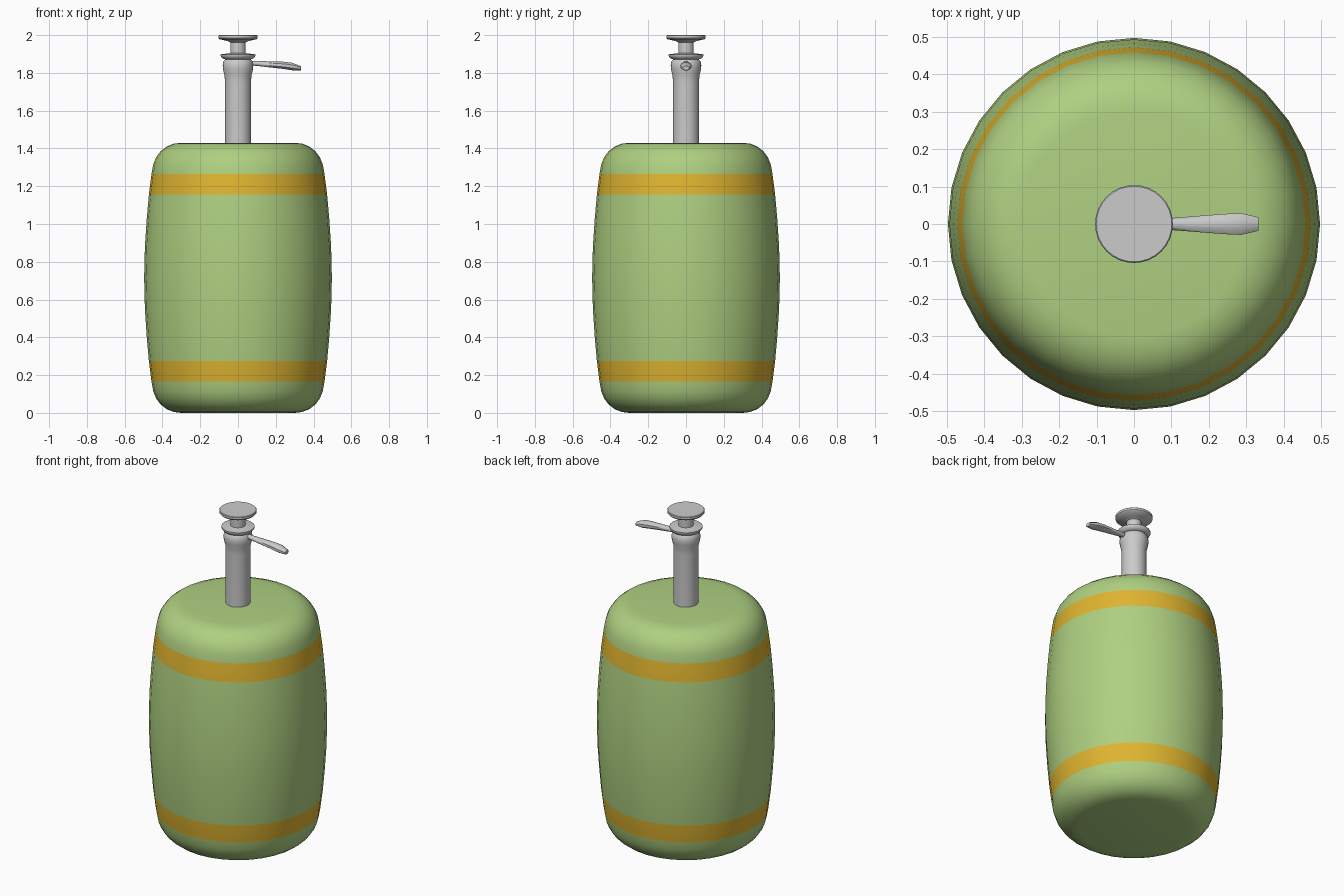
import bpy, bmesh
from math import sin, cos, pi, radians

if "Cube" in bpy.data.objects:
    bpy.data.objects.remove(bpy.data.objects["Cube"])


def material(name, rgb):
    m = bpy.data.materials.new(name)
    m.diffuse_color = (*rgb, 1)
    m.use_nodes = True
    m.node_tree.nodes["Principled BSDF"].inputs["Base Color"].default_value = m.diffuse_color
    return m


def loft(name, rings, angle=40, mats=(), pick=None):
    """Skin a list of equal-length point rings and cap both ends."""
    bm = bmesh.new()
    loops = [[bm.verts.new(p) for p in r] for r in rings]
    n = len(loops[0])
    for k, (a, b) in enumerate(zip(loops, loops[1:])):
        for i in range(n):
            j = (i + 1) % n
            f = bm.faces.new((a[i], a[j], b[j], b[i]))
            if pick:
                f.material_index = pick(k)
    bm.faces.new(loops[0][::-1])
    bm.faces.new(loops[-1])
    bmesh.ops.recalc_face_normals(bm, faces=bm.faces)
    me = bpy.data.meshes.new(name)
    bm.to_mesh(me)
    bm.free()
    for m in mats:
        me.materials.append(m)
    ob = bpy.data.objects.new(name, me)
    bpy.context.collection.objects.link(ob)
    bpy.context.view_layer.objects.active = ob
    ob.select_set(True)
    bpy.ops.object.shade_smooth_by_angle(angle=radians(angle))
    ob.select_set(False)
    return ob


def lathe(name, profile, sides=32, **kw):
    rings = [[(r * cos(2 * pi * i / sides), r * sin(2 * pi * i / sides), z)
              for i in range(sides)] for r, z in profile]
    return loft(name, rings, **kw)


# Bottle: rounded barrel, mirrored about mid height, with two coloured bands
H = 1.43
half = [(0.30, 0), (0.34, 0.005), (0.378, 0.02), (0.41, 0.045), (0.434, 0.077),
        (0.449, 0.115), (0.458, 0.165), (0.472, 0.275), (0.483, 0.40), (0.493, 0.55)]
profile = half + [(0.497, H / 2)] + [(r, H - z) for r, z in reversed(half)]
band = half.index((0.458, 0.165))
bands = (band, len(profile) - 2 - band)
green = material("green", (0.43, 0.63, 0.22))
gold = material("gold", (0.74, 0.46, 0.03))
lathe("bottle", profile, mats=(green, gold), pick=lambda k: int(k in bands))

# Pump: tube, bulged collar, flange, stem and push disc
lathe("pump", [(0.069, H - 0.01), (0.069, 1.75), (0.071, 1.785), (0.079, 1.815),
               (0.081, 1.84), (0.077, 1.86), (0.068, 1.872), (0.082, 1.876),
               (0.092, 1.89), (0.092, 1.898), (0.06, 1.902), (0.041, 1.905),
               (0.041, 1.962), (0.06, 1.97), (0.098, 1.978), (0.104, 1.985),
               (0.104, 1.997), (0.101, 2.0)])

# Spout: flared nozzle, sections are (x, z, half width, half height)
sections = [(0.05, 1.853, 0.013, 0.012), (0.10, 1.85, 0.016, 0.013),
            (0.24, 1.84, 0.027, 0.019), (0.285, 1.834, 0.029, 0.020),
            (0.325, 1.826, 0.020, 0.013), (0.333, 1.825, 0.017, 0.011)]
loft("spout", [[(x, w * cos(pi * (i + .5) / 4) / cos(pi / 8),
                 z + h * sin(pi * (i + .5) / 4) / cos(pi / 8)) for i in range(8)]
               for x, z, w, h in sections], angle=50)
